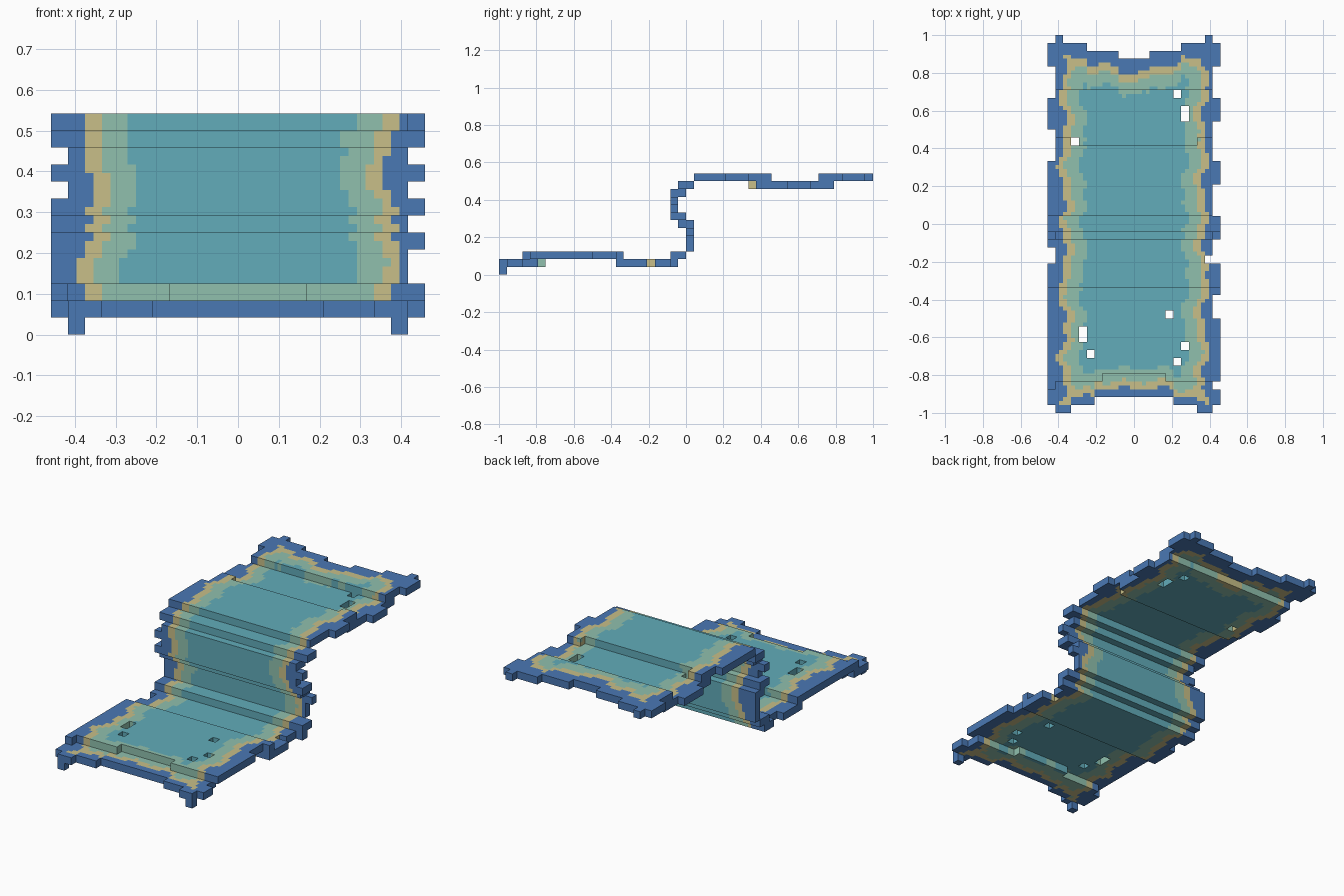
import bpy, bmesh, math

if "Cube" in bpy.data.objects:
    bpy.data.objects.remove(bpy.data.objects["Cube"])

V = 1 / 24          # block size
SUB = 2             # colour patches per block edge


def srgb(h):
    c = [int(h[i:i + 2], 16) / 255 for i in (0, 2, 4)]
    return [x / 12.92 if x < 0.04045 else ((x + 0.055) / 1.055) ** 2.4 for x in c] + [1]


mats = []
for name, h in (("blue_border", "4A78B4"), ("sand_band", "C8BF88"),
                ("pale_green_band", "90C0AE"), ("teal_centre", "62ACBA")):
    m = bpy.data.materials.new(name)
    m.diffuse_color = srgb(h)
    m.use_nodes = True
    m.node_tree.nodes["Principled BSDF"].inputs["Base Color"].default_value = m.diffuse_color
    mats.append(m)


def pick(v, steps, default):
    for limit, value in steps:
        if v < limit:
            return value
    return default


def front_edge(ax):
    return pick(ax, ((5, -22), (8, -23), (10, -24)), -23)


def back_edge(ax):
    return pick(ax, ((2, 21), (6, 22), (9, 23), (10, 24)), 23)


# Ragged tabs on the long sides: (first, last) block along y, and heights on the riser
TABS = {-1: ((20, 22), (12, 15), (1, 7), (-3, -1), (-23, -6)),
        1: ((20, 22), (13, 15), (5, 7), (-2, -1), (-9, -6), (-20, -13), (-23, -22))}
RISER_TABS = {-1: (3, 4, 5, 6, 7, 9, 11), 1: (5, 7, 9, 11)}
HOLES = {(5, 16), (6, 13), (6, 14), (-8, 10), (4, -12), (-7, -14), (-7, -15),
         (-6, -17), (6, -16), (5, -18)}


def profile(ax):
    """Side profile of the folded sheet as (part, y0, y1, z0, z1), inclusive blocks."""
    step = pick(ax, ((4, -19), (10, -20)), -21)
    return (("lower_sheet", front_edge(ax), step, 1, 1),
            ("lower_sheet", step, -9, 2, 2),
            ("lower_sheet", -9, -2, 1, 1),
            ("lower_sheet", -2, -1, 2, 2),
            ("hanging_fold", 0, 0, 3, 6),
            ("hanging_fold", -1, -1, 6, 7),
            ("hanging_fold", -2, -2, 7, 10),
            ("hanging_fold", -1, -1, 10, 11),
            ("hanging_fold", 0, 0, 11, 11),
            ("upper_sheet", 1, 9 if ax < 8 else 10, 12, 12),
            ("upper_sheet", 8 if ax < 9 else 9, 18, 11, 11),
            ("upper_sheet", 17, back_edge(ax) - 1, 12, 12))


# Fill the blocks
cells = {}
for i in range(-11, 11):
    ax, side = abs(i + 0.5), (1 if i >= 0 else -1)
    for part, y0, y1, z0, z1 in profile(ax):
        for y in range(y0, y1 + 1):
            for z in range(z0, z1 + 1):
                if ax > 10:
                    if part == "hanging_fold":
                        if z not in RISER_TABS[side]:
                            continue
                    elif not any(a <= y <= b for a, b in TABS[side]):
                        continue
                if (i, y) in HOLES and part != "hanging_fold":
                    continue
                cells[i, y, z] = part
cells.pop((9, -5, 1), None)              # notch in the right edge
for i in (-10, 9):                       # drooping front corners
    cells[i, -24, 0] = "lower_sheet"


def band(x, y, z):
    """Colour by wavy distance from the edge of the sheet."""
    ax = abs(x)
    s = y + 0.9 * z + (7 if x > 0 else 0)
    wob = 0.45 * math.sin(s * 0.75) + 0.3 * math.sin(s * 1.7 + 1)
    d = 10.1 - ax + wob
    wx = 0.3 * math.sin(x * 1.3)
    d = min(d, y - front_edge(ax) + wx, back_edge(ax) - y - 0.9 + wx)
    return pick(d, ((1.05, 0), (2, 1), (3.6, 2)), 3)


# Outer faces, split into small patches for the colour bands
for part in ("lower_sheet", "hanging_fold", "upper_sheet"):
    bm = bmesh.new()
    for c, p in cells.items():
        if p != part:
            continue
        for axis in range(3):
            u, w = (axis + 1) % 3, (axis + 2) % 3
            for sign in (0, 1):
                n = list(c)
                n[axis] += 2 * sign - 1
                if tuple(n) in cells:
                    continue
                for a in range(SUB):
                    for b in range(SUB):
                        pts = []
                        for da, db in ((0, 0), (1, 0), (1, 1), (0, 1)):
                            q = list(c)
                            q[axis] += sign
                            q[u] += (a + da) / SUB
                            q[w] += (b + db) / SUB
                            pts.append(q)
                        if not sign:
                            pts.reverse()
                        mid = [sum(k) / 4 for k in zip(*pts)]
                        mid[axis] += 0.25 - 0.5 * sign
                        f = bm.faces.new([bm.verts.new([k * V for k in q]) for q in pts])
                        f.material_index = band(*mid)
    bmesh.ops.remove_doubles(bm, verts=bm.verts, dist=V / 50)
    me = bpy.data.meshes.new(part)
    bm.to_mesh(me)
    bm.free()
    for m in mats:
        me.materials.append(m)
    bpy.context.collection.objects.link(bpy.data.objects.new(part, me))
